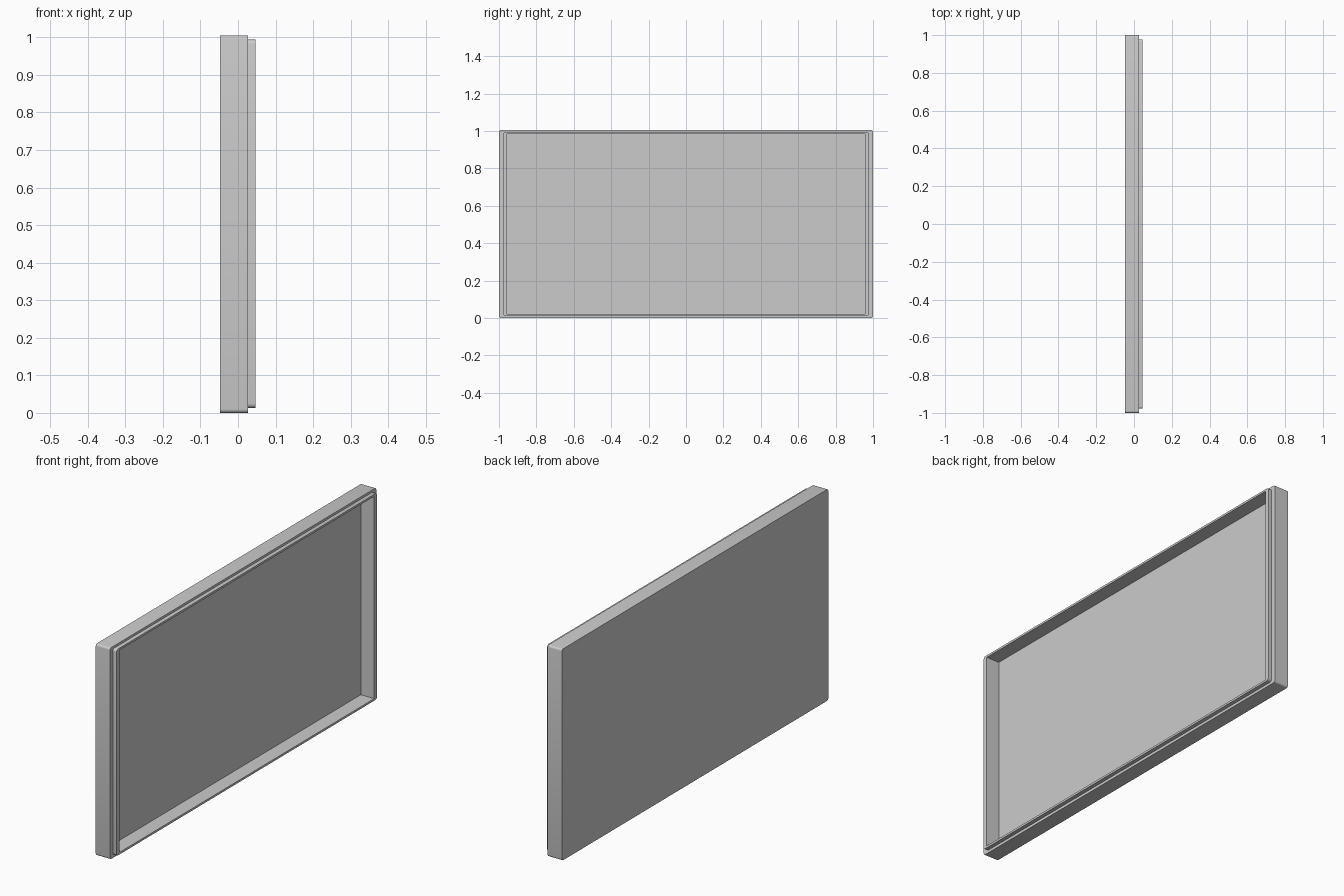
import bpy, bmesh, math

if "Cube" in bpy.data.objects:
    bpy.data.objects.remove(bpy.data.objects["Cube"])


def rounded_rect(hy, z0, z1, r, seg=4):
    """Outline in the YZ plane, always 4 * (seg + 1) points."""
    pts = []
    corners = [(hy - r, z1 - r, 0), (-hy + r, z1 - r, 90),
               (-hy + r, z0 + r, 180), (hy - r, z0 + r, 270)]
    for cy, cz, start in corners:
        for i in range(seg + 1):
            a = math.radians(start + 90 * i / seg)
            pts.append((cy + r * math.cos(a), cz + r * math.sin(a)))
    return pts


body = rounded_rect(1.0, 0.0, 1.005, 0.010)
lip = rounded_rect(0.978, 0.013, 0.994, 0.012)
cavity = rounded_rect(0.957, 0.023, 0.984, 0.0)

# Outline loops from the back panel, over the stepped lip, to the tray floor
steps = [(body, -0.048), (body, 0.027), (lip, 0.027),
         (lip, 0.046), (cavity, 0.046), (cavity, -0.024)]

bm = bmesh.new()
loops = [[bm.verts.new((x, y, z)) for y, z in outline] for outline, x in steps]
n = len(body)
for a, b in zip(loops, loops[1:]):
    for i in range(n):
        j = (i + 1) % n
        bm.faces.new((a[i], a[j], b[j], b[i]))
bm.faces.new(list(reversed(loops[0])))
bm.faces.new(loops[-1])
bmesh.ops.remove_doubles(bm, verts=bm.verts, dist=1e-5)
bmesh.ops.recalc_face_normals(bm, faces=bm.faces)

mesh = bpy.data.meshes.new("tray_panel")
bm.to_mesh(mesh)
bm.free()
panel = bpy.data.objects.new("tray_panel", mesh)
bpy.context.collection.objects.link(panel)

# Smooth corners, crisp edges
bpy.context.view_layer.objects.active = panel
panel.select_set(True)
bpy.ops.object.shade_smooth_by_angle(angle=math.radians(30))
